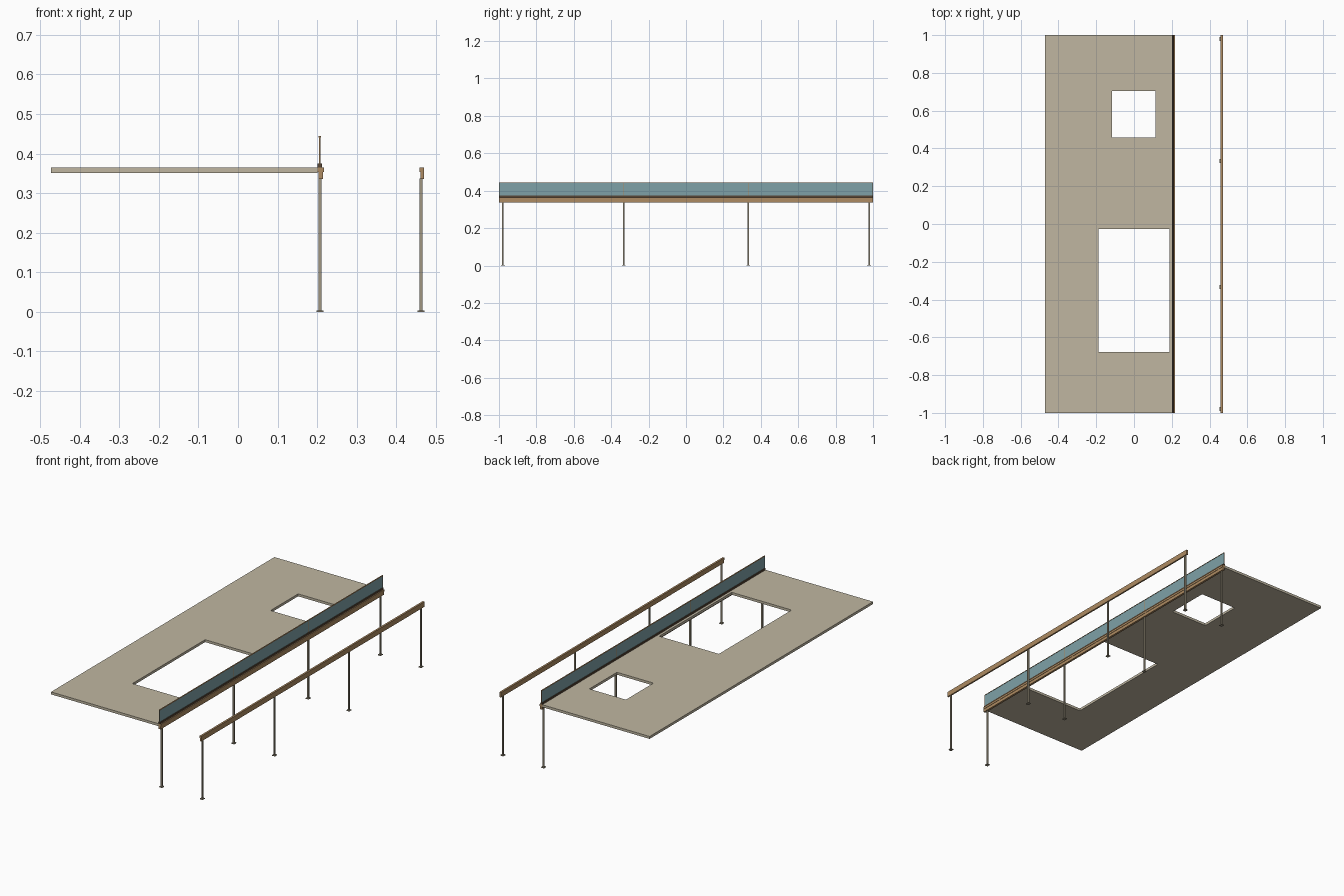
import bpy

if "Cube" in bpy.data.objects:
    bpy.data.objects.remove(bpy.data.objects["Cube"])

def mat(name, rgb):
    m = bpy.data.materials.new(name)
    m.diffuse_color = (*[(c / 255) ** 2.2 for c in rgb], 1)
    m.use_nodes = True
    m.node_tree.nodes["Principled BSDF"].inputs["Base Color"].default_value = m.diffuse_color
    return m

CONCRETE = mat("concrete", (190, 181, 160))
STEEL = mat("warm grey steel", (158, 149, 128))
WOOD = mat("timber", (172, 138, 98))
DARK = mat("dark bronze", (88, 72, 56))
GLASS = mat("blue grey glass", (126, 160, 166))

def prism(name, pts, z0, z1, m):
    n = len(pts)
    v = [(x, y, z) for z in (z0, z1) for x, y in pts]
    f = [tuple(reversed(range(n))), tuple(range(n, 2 * n))]
    f += [(i, (i + 1) % n, (i + 1) % n + n, i + n) for i in range(n)]
    me = bpy.data.meshes.new(name)
    me.from_pydata(v, [], f)
    me.materials.append(m)
    ob = bpy.data.objects.new(name, me)
    bpy.context.collection.objects.link(ob)
    return ob

def box(name, x0, x1, y0, y1, z0, z1, m):
    return prism(name, [(x0, y0), (x1, y0), (x1, y1), (x0, y1)], z0, z1, m)

# Floor slab with two rectangular openings
slab = box("floor_slab", -0.472, 0.201, -1, 1, 0.351, 0.365, CONCRETE)
for name, dims in (("large_opening", (-0.188, 0.187, -0.677, -0.026)),
                   ("small_opening", (-0.116, 0.113, 0.457, 0.704))):
    cut = box(name, *dims, 0.3, 0.4, CONCRETE)
    cut.hide_render = True
    cut.hide_viewport = True
    mod = slab.modifiers.new(name, "BOOLEAN")
    mod.object = cut
    mod.operation = "DIFFERENCE"
    mod.solver = "EXACT"

# Long edge beams
box("inner_beam", 0.203, 0.215, -1, 1, 0.336, 0.353, WOOD)
box("inner_beam_cap", 0.201, 0.217, -1, 1, 0.353, 0.365, WOOD)
box("outer_beam", 0.461, 0.470, -1, 1, 0.336, 0.353, WOOD)
box("outer_beam_cap", 0.459, 0.470, -1, 1, 0.353, 0.365, WOOD)

# Posts with base plates under both beams
for row, x in (("inner", 0.207), ("outer", 0.462)):
    for i, y in enumerate((-0.979, -0.333, 0.333, 0.979)):
        box(f"{row}_post_{i}", x - 0.004, x + 0.004, y - 0.004, y + 0.004, 0.003, 0.337, STEEL)
        box(f"{row}_base_plate_{i}", x - 0.009, x + 0.009, y - 0.010, y + 0.010, 0, 0.004, STEEL)

# Glass balustrade: shoe, panes, joints and top cap
box("glass_shoe", 0.201, 0.212, -1, 1, 0.365, 0.375, DARK)
for i in range(3):
    y = -1 + i * 2 / 3
    box(f"glass_pane_{i}", 0.205, 0.208, y + 0.002, y + 2 / 3 - 0.002, 0.375, 0.441, GLASS)
for i in range(4):
    y = min(max(-1 + i * 2 / 3, -0.998), 0.998)
    box(f"glass_joint_{i}", 0.205, 0.208, y - 0.002, y + 0.002, 0.375, 0.441, WOOD)
box("top_cap", 0.2035, 0.2095, -1, 1, 0.441, 0.444, WOOD)
